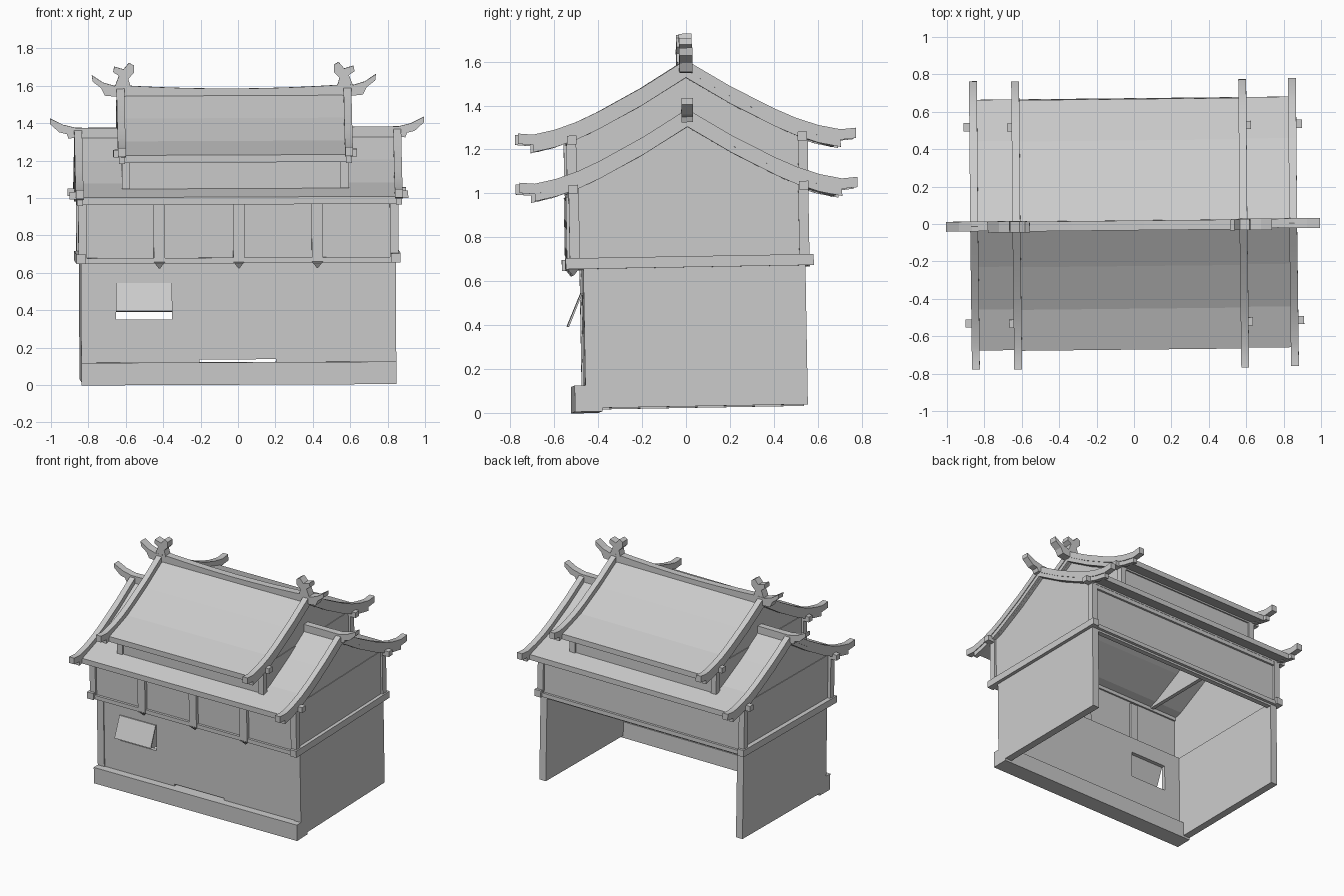
import bpy, bmesh, math
from mathutils import Matrix, Vector

if "Cube" in bpy.data.objects:
    bpy.data.objects.remove(bpy.data.objects["Cube"], do_unlink=True)

GREY = (0.6, 0.6, 0.6, 1)
mat = bpy.data.materials.new("plain_grey")
mat.use_nodes = True
mat.diffuse_color = GREY
mat.node_tree.nodes["Principled BSDF"].inputs["Base Color"].default_value = GREY

# The whole house leans very slightly
LEAN = (Matrix.Rotation(math.radians(0.6), 4, 'Z') @ Matrix.Rotation(math.radians(-0.25), 4, 'Y')
        @ Matrix.Rotation(math.radians(1), 4, 'X') @ Matrix.Translation((0, 0.02, 0)))


def finish(name, bm, smooth=False):
    bmesh.ops.recalc_face_normals(bm, faces=bm.faces)
    bm.transform(LEAN)
    mesh = bpy.data.meshes.new(name)
    bm.to_mesh(mesh)
    bm.free()
    mesh.materials.append(mat)
    obj = bpy.data.objects.new(name, mesh)
    bpy.context.collection.objects.link(obj)
    if smooth:
        for o in bpy.context.selected_objects:
            o.select_set(False)
        obj.select_set(True)
        bpy.context.view_layer.objects.active = obj
        bpy.ops.object.shade_smooth_by_angle(angle=math.radians(25))
    return obj


def boxes(name, *ranges):
    """One object made of boxes, each given as x, y and z ranges."""
    bm = bmesh.new()
    for xr, yr, zr in ranges:
        lo, hi = Vector((xr[0], yr[0], zr[0])), Vector((xr[1], yr[1], zr[1]))
        m = Matrix.Translation((lo + hi) / 2) @ Matrix.Diagonal((*(hi - lo), 1))
        bmesh.ops.create_cube(bm, size=1, matrix=m)
    return finish(name, bm)


def prism(name, outline, axis, a, b, smooth=False):
    """Extrude a 2D outline along x (points are y, z) or along y (points are x, z)."""
    bm = bmesh.new()
    place = (lambda p, t: (t, p[0], p[1])) if axis == 'x' else (lambda p, t: (p[0], t, p[1]))
    face = bm.faces.new([bm.verts.new(place(p, a)) for p in outline])
    ext = bmesh.ops.extrude_face_region(bm, geom=[face])
    shift = Vector(place((0, 0), b - a))
    bmesh.ops.translate(bm, vec=shift, verts=[v for v in ext["geom"] if isinstance(v, bmesh.types.BMVert)])
    return finish(name, bm, smooth)


# Roof sweep: height below the apex at a distance from the ridge
SWEEP = [(0, 0), (0.2, 0.122), (0.4, 0.228), (0.52, 0.282), (0.6, 0.307), (0.7, 0.328), (0.77, 0.322)]


def drop(y):
    for (y0, d0), (y1, d1) in zip(SWEEP, SWEEP[1:]):
        if y <= y1:
            return d0 + (d1 - d0) * (y - y0) / (y1 - y0)
    return SWEEP[-1][1]


def arch(apex, ys):
    """Points along both slopes, from -y to +y."""
    half = [(y, apex - drop(y)) for y in ys]
    return [(-y, z) for y, z in reversed(half[1:])] + half


def band(name, apex, ys, thick, a, b, smooth=False):
    top = arch(apex, ys)
    return prism(name, top + [(y, z - thick) for y, z in reversed(top)], 'x', a, b, smooth)


BOARD = [0, 0.1, 0.2, 0.3, 0.4, 0.5, 0.6, 0.65, 0.7, 0.77]
PANEL = [0, 0.22, 0.45, 0.67]
SIDES = (("right", -1), ("left", 1))


def roof(level, apex, cx, half, purlin_out, gable_foot, wall_top):
    """Curved roof panels, barge boards, purlins and gable ends."""
    band(level + "_roof_panels", apex - 0.042, PANEL, 0.04, cx - half, cx + half)
    for side, s in SIDES:
        x = cx + s * half
        band(f"{level}_barge_board_{side}", apex, BOARD, 0.047, x - 0.021, x + 0.021, True)
        band(f"{level}_barge_board_lip_{side}", apex - 0.045, BOARD[:-1], 0.035, x - 0.016, x + 0.016, True)
        g = cx + s * (half - 0.03)
        slope = arch(apex - 0.065, [0, 0.22, 0.45, 0.53])
        prism(f"{level}_gable_{side}", [(-0.53, gable_foot)] + slope + [(0.53, gable_foot)],
              'x', g - 0.01, g + 0.01)
        boxes(f"{level}_side_panel_{side}",
              ((g - 0.014, g + 0.014), (-0.53, 0.53), (gable_foot, wall_top)))
    z = apex - 0.356
    for end, s in (("front", -1), ("back", 1)):
        boxes(f"{level}_purlin_{end}", ((cx - purlin_out, cx + purlin_out),
              (s * 0.525 - 0.022, s * 0.525 + 0.022), (z - 0.02, z + 0.02)))


UX = -0.015
roof("lower", 1.38, 0.004, 0.853, 0.905, 0.68, 1.03)
roof("upper", 1.605, UX, 0.607, 0.652, 1.02, 1.26)

# Ground floor: plinth, side walls, front wall pierced by a window and a door gap
boxes("plinth", ((-0.842, 0.842), (-0.534, -0.41), (0.01, 0.13)))
for side, s in SIDES:
    boxes("ground_side_wall_" + side, (sorted((s * 0.788, s * 0.842)), (-0.485, 0.527), (0.026, 0.67)))
FY = (-0.478, -0.45)
boxes("ground_front_wall",
      ((-0.8, -0.655), FY, (0.1, 0.67)),
      ((-0.655, -0.355), FY, (0.1, 0.36)),
      ((-0.655, -0.355), FY, (0.555, 0.67)),
      ((-0.355, -0.21), FY, (0.1, 0.67)),
      ((-0.21, 0.2), FY, (0.145, 0.67)),
      ((0.2, 0.8), FY, (0.1, 0.67)))
prism("window_shutter", [(-0.478, 0.555), (-0.486, 0.555), (-0.55, 0.407), (-0.542, 0.402)],
      'x', -0.655, -0.355)

# Upper storey: beams, panels and posts
for side, s in SIDES:
    boxes("floor_beam_" + side, (sorted((s * 0.815, s * 0.867)), (-0.565, 0.565), (0.66, 0.71)))
    for end, t in (("front", -1), ("back", 1)):
        boxes(f"corner_post_{end}_{side}",
              (sorted((s * 0.81, s * 0.856)), sorted((t * 0.5, t * 0.546)), (0.69, 1.05)))
        x = UX + s * 0.585
        boxes(f"attic_post_{end}_{side}",
              ((x - 0.022, x + 0.022), sorted((t * 0.505, t * 0.55)), (1.06, 1.25)))
for end, t in (("front", -1), ("back", 1)):
    boxes("floor_beam_" + end, ((-0.83, 0.83), sorted((t * 0.49, t * 0.548)), (0.66, 0.69)))
    boxes("storey_panel_" + end, ((-0.83, 0.83), sorted((t * 0.515, t * 0.53)), (0.67, 1.01)))
    boxes("wall_plate_" + end, ((-0.83, 0.83), sorted((t * 0.515, t * 0.545)), (0.975, 1.01)))
    boxes("attic_panel_" + end, ((UX - 0.585, UX + 0.585), sorted((t * 0.525, t * 0.537)), (1.04, 1.24)))
boxes("floor_soffit", ((-0.83, 0.83), (-0.53, -0.45), (0.66, 0.672)))
boxes("back_sill", ((-0.83, 0.83), (0.49, 0.527), (0.645, 0.67)))

# Front studs, each ending in a pointed drop
for i, x in enumerate((-0.423, 0.002, 0.422)):
    boxes(f"front_stud_{i + 1}", ((x - 0.03, x + 0.03), (-0.555, -0.5), (0.66, 0.99)))
    bm = bmesh.new()
    m = (Matrix.Translation((x, -0.527, 0.65)) @ Matrix.Rotation(math.pi, 4, 'X')
         @ Matrix.Rotation(math.pi / 4, 4, 'Z'))
    bmesh.ops.create_cone(bm, cap_ends=True, segments=4, radius1=0.042, radius2=0.004, depth=0.035, matrix=m)
    finish(f"stud_drop_{i + 1}", bm)

# Ridges, upswept horns and crest ornaments
prism("lower_ridge", [(-0.86, 1.32), (0.86, 1.32), (0.86, 1.378), (-0.86, 1.378)], 'y', -0.024, 0.024)
sag = [(UX + x / 10, 1.585 + 0.02 * (x / 6) ** 2) for x in range(-6, 7)]
prism("upper_ridge", sag + [(UX + 0.6, 1.535), (UX - 0.6, 1.535)], 'y', -0.026, 0.026, True)

LOW_HORN = [(0.78, 1.378), (0.86, 1.378), (0.93, 1.395), (1.0, 1.43), (1.0, 1.4), (0.95, 1.355),
            (0.91, 1.345), (0.9, 1.32), (0.85, 1.33)]
HIGH_HORN = [(0.58, 1.605), (0.64, 1.602), (0.7, 1.62), (0.76, 1.66), (0.755, 1.625), (0.71, 1.59),
             (0.69, 1.55), (0.64, 1.545), (0.58, 1.545)]
CREST = [(0.55, 1.59), (0.565, 1.64), (0.535, 1.67), (0.535, 1.71), (0.56, 1.725), (0.59, 1.69),
         (0.64, 1.705), (0.645, 1.675), (0.615, 1.655), (0.64, 1.59)]
for side, s in SIDES:
    prism("lower_ridge_horn_" + side, [(s * x, z) for x, z in LOW_HORN], 'y', -0.026, 0.026)
    prism("upper_ridge_horn_" + side, [(UX + s * x, z) for x, z in HIGH_HORN], 'y', -0.03, 0.03)
    prism("ridge_crest_" + side, [(UX + s * x, z) for x, z in CREST], 'y', -0.029, 0.029)
